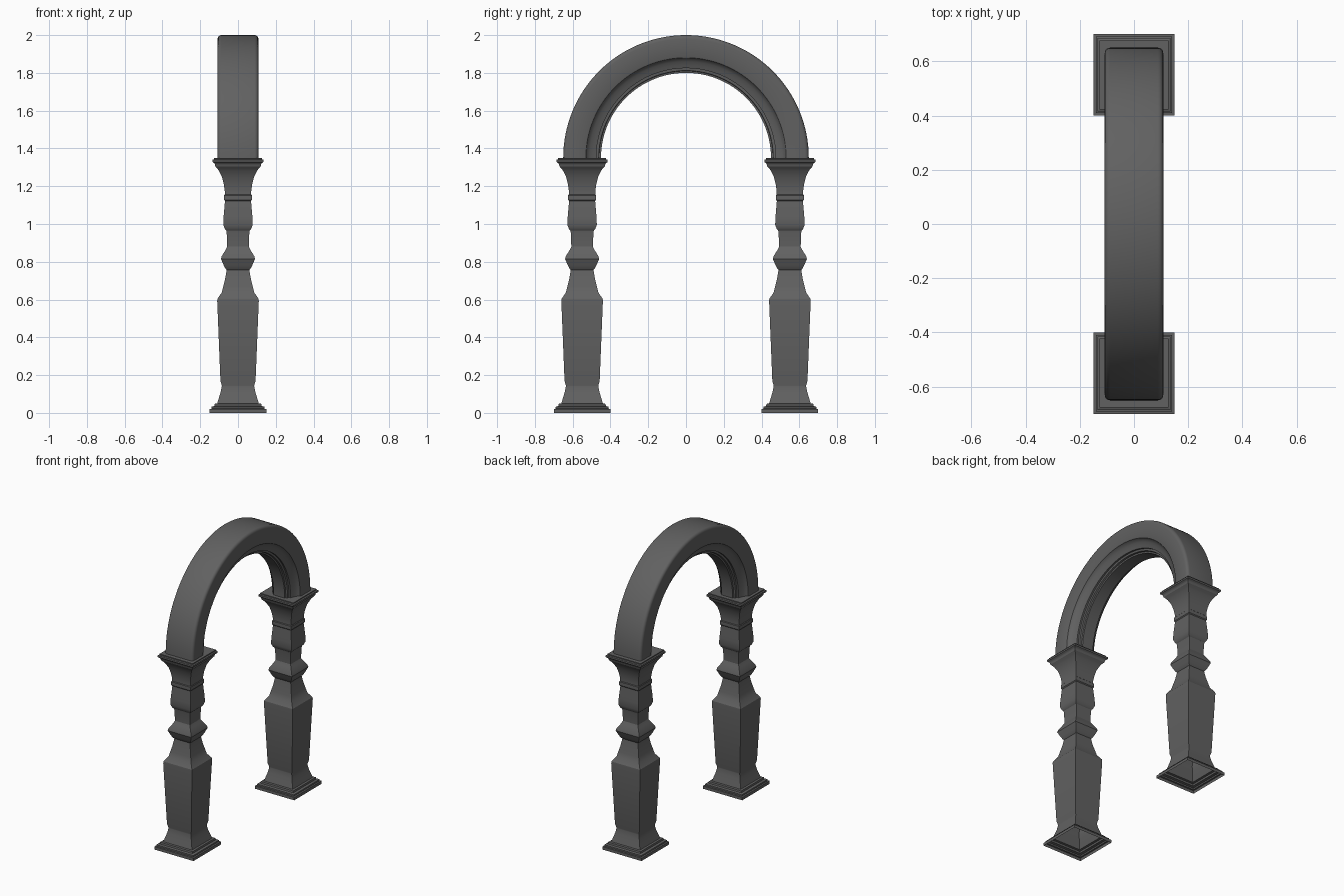
import bpy, bmesh, math

if "Cube" in bpy.data.objects:
    bpy.data.objects.remove(bpy.data.objects["Cube"])

stone = bpy.data.materials.new("dark grey stone")
stone.diffuse_color = (0.12, 0.12, 0.12, 1)
stone.use_nodes = True
stone.node_tree.nodes["Principled BSDF"].inputs["Base Color"].default_value = stone.diffuse_color


def finish(name, bm, angle):
    bmesh.ops.recalc_face_normals(bm, faces=bm.faces)
    me = bpy.data.meshes.new(name)
    bm.to_mesh(me)
    bm.free()
    me.materials.append(stone)
    ob = bpy.data.objects.new(name, me)
    bpy.context.collection.objects.link(ob)
    bpy.ops.object.select_all(action='DESELECT')
    ob.select_set(True)
    bpy.context.view_layer.objects.active = ob
    bpy.ops.object.shade_smooth_by_angle(angle=math.radians(angle))
    return ob


def bridge(bm, a, b):
    n = len(a)
    for i in range(n):
        j = (i + 1) % n
        bm.faces.new((a[i], a[j], b[j], b[i]))


# Square baluster column: (half width, height) from foot to capital
COLUMN = [
    (.150, 0), (.150, .020), (.141, .022), (.141, .032), (.126, .036),
    (.124, .048), (.110, .050), (.101, .080), (.092, .110), (.086, .140),
    (.086, .145), (.093, .170), (.110, .592), (.109, .604), (.086, .637),
    (.078, .670), (.068, .710), (.060, .757), (.066, .763), (.075, .780),
    (.090, .815), (.086, .830), (.066, .862), (.057, .880), (.060, .955),
    (.062, .965), (.069, .972), (.078, .995), (.076, 1.04), (.069, 1.122),
    (.074, 1.128), (.074, 1.152), (.070, 1.156), (.070, 1.175),
    (.075, 1.21), (.085, 1.25), (.101, 1.282), (.108, 1.292), (.120, 1.305),
    (.123, 1.318), (.126, 1.322), (.135, 1.328), (.135, 1.340),
    (.127, 1.343), (.127, 1.350),
]


def column(name, y):
    bm = bmesh.new()
    rings = [[bm.verts.new((sx * w, y + sy * w, z))
              for sx, sy in ((1, 1), (-1, 1), (-1, -1), (1, -1))]
             for w, z in COLUMN]
    for a, b in zip(rings, rings[1:]):
        bridge(bm, a, b)
    bm.faces.new(rings[-1])          # capital top; the foot stays open
    return finish(name, bm, 25)


column("front_column", -0.55)
column("back_column", 0.55)

# Arch moulding: (half depth, radius), one half of the section, mirrored in x
half = [(.108 - .02 + .02 * math.cos(a), .63 + .02 * math.sin(a))
        for a in (math.radians(d) for d in (90, 67.5, 45, 22.5, 0))]
half += [(.108, .537), (.105, .53), (.094, .524), (.084, .510), (.076, .492),
         (.070, .475), (.058, .475), (.056, .462), (.044, .460), (.042, .45)]
section = half + [(-x, r) for x, r in reversed(half)]

bm = bmesh.new()
STEPS = 64
rings = []
for k in range(STEPS + 1):
    t = math.pi * k / STEPS
    rings.append([bm.verts.new((x, r * math.cos(t), 1.35 + r * math.sin(t)))
                  for x, r in section])
for a, b in zip(rings, rings[1:]):
    bridge(bm, a, b)
finish("arch", bm, 30)
